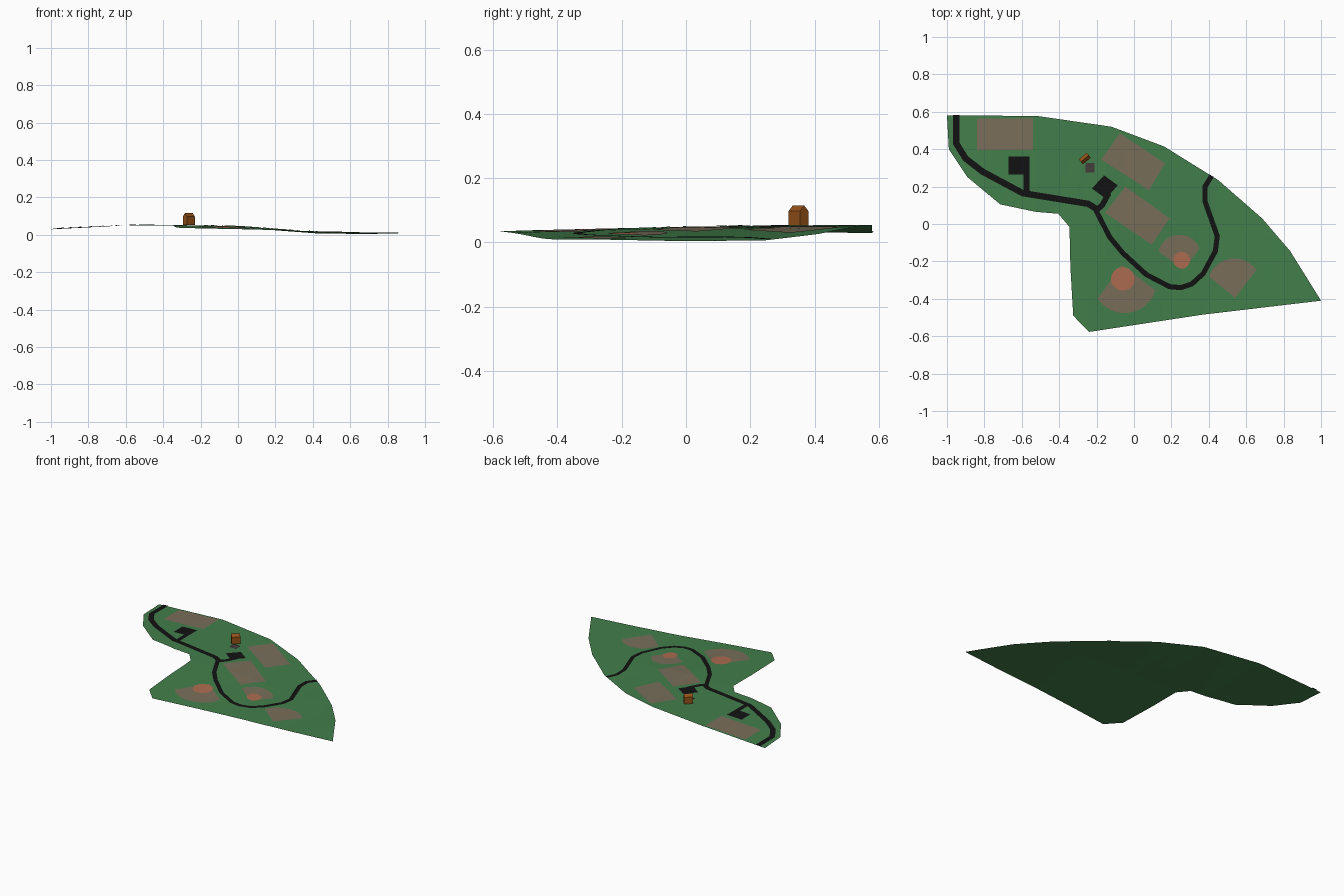
import bpy, bmesh, math
from mathutils import Vector

if "Cube" in bpy.data.objects:
    bpy.data.objects.remove(bpy.data.objects["Cube"])

def material(name, rgb):
    m = bpy.data.materials.new(name)
    m.diffuse_color = (*rgb, 1)
    m.use_nodes = True
    m.node_tree.nodes["Principled BSDF"].inputs["Base Color"].default_value = m.diffuse_color
    return m

GRASS = material("grass", (0.055, 0.21, 0.07))
FIELD = material("field", (0.19, 0.155, 0.10))
CLAY = material("clay", (0.42, 0.15, 0.08))
ASPHALT = material("asphalt", (0.006, 0.006, 0.006))
PAVING = material("paving", (0.06, 0.045, 0.045))
WOOD = material("wood", (0.30, 0.085, 0.01))

# Gentle hill: height profiles along x on the south, middle and north lines
SOUTH = [(-1, .035), (-.7, .04), (-.24, .035), (.365, .02), (1, .01)]
MID = [(-1, .038), (-.6, .05), (-.3, .049), (0, .046), (.2, .032), (.45, .012), (.69, .004), (1, .008)]
NORTH = [(-1, .029), (-.52, .054), (-.12, .049), (.16, .024), (.45, -.004), (1, 0)]

def lookup(prof, x):
    x = max(-1, min(1, x))
    for (x0, z0), (x1, z1) in zip(prof, prof[1:]):
        if x <= x1:
            return z0 + (z1 - z0) * (x - x0) / (x1 - x0)

def ground(x, y):
    t = min(1, abs(y) / .57)
    return max(0, (1 - t) * lookup(MID, x) + t * lookup(NORTH if y > 0 else SOUTH, x))

def drape(name, polys, mat, lift):
    """Cut flat polygons on a grid and lay them over the hill."""
    bm = bmesh.new()
    for pts in polys:
        bm.faces.new([bm.verts.new((x, y, 0)) for x, y in pts])
    bmesh.ops.triangulate(bm, faces=bm.faces[:])
    for i in range(-19, 20):
        for axis in ((1, 0, 0), (0, 1, 0)):
            bmesh.ops.bisect_plane(bm, geom=bm.verts[:] + bm.edges[:] + bm.faces[:],
                                   plane_co=Vector(axis) * i * .05, plane_no=axis, dist=1e-5)
    for f in bm.faces:
        f.normal_update()
        if f.normal.z < 0:
            f.normal_flip()
    for v in bm.verts:
        v.co.z = ground(v.co.x, v.co.y) + lift
    return finish(name, bm, mat)

def finish(name, bm, mat):
    me = bpy.data.meshes.new(name)
    bm.to_mesh(me)
    bm.free()
    me.materials.append(mat)
    ob = bpy.data.objects.new(name, me)
    bpy.context.collection.objects.link(ob)
    return ob

def road(name, pts, width):
    """Mitred ribbon along a centre line."""
    p = [Vector(q) for q in pts]
    sides = []
    for i, c in enumerate(p):
        a = (c - p[i - 1]).normalized() if i else (p[1] - c).normalized()
        b = (p[i + 1] - c).normalized() if i < len(p) - 1 else a
        n = Vector((-(a + b).y, (a + b).x)).normalized()
        k = width / 2 / max(.5, n.dot(Vector((-a.y, a.x))))
        sides.append((c + n * k, c - n * k))
    drape(name, [(l0, r0, r1, l1) for (l0, r0), (l1, r1) in zip(sides, sides[1:])], ASPHALT, .003)

def fan(apex, a, b, sag, n=10):
    """Ball field: apex plus a circular arc bulging away from it."""
    a, b, apex = Vector(a), Vector(b), Vector(apex)
    mid, half = (a + b) / 2, (b - a).length / 2
    u = (b - a).normalized()
    out = Vector((-u.y, u.x))
    if out.dot(mid - apex) < 0:
        out = -out
    r = (half ** 2 + sag ** 2) / (2 * sag)
    c, ang = mid + out * (sag - r), math.atan2(half, r - sag)
    arc = [c + r * (u * math.sin(t) + out * math.cos(t))
           for t in (ang * (2 * i / n - 1) for i in range(n + 1))]
    return [apex] + arc

def disc(x, y, r, n=20):
    return [(x + r * math.cos(i * math.tau / n), y + r * math.sin(i * math.tau / n)) for i in range(n)]

def rect(x0, y0, x1, y1):
    return [(x0, y0), (x1, y0), (x1, y1), (x0, y1)]

# Lawn
drape("lawn", [[(-1, .58), (-.99, .4), (-.89, .25), (-.715, .105), (-.525, .065), (-.405, .055),
                (-.345, -.015), (-.34, -.23), (-.325, -.49), (-.24, -.577), (.365, -.485), (1, -.41),
                (.835, -.145), (.685, .03), (.45, .235), (.16, .415), (-.12, .52), (-.52, .578)]], GRASS, 0)

# Rectangular sports fields
drape("field_west", [rect(-.84, .395, -.54, .565)], FIELD, .002)
drape("field_north", [[(-.075, .485), (.165, .325), (.08, .18), (-.175, .345)]], FIELD, .002)
drape("field_centre", [[(-.045, .2), (.19, .03), (.095, -.11), (-.155, .06)]], FIELD, .002)

# Ball fields with clay infields
drape("ball_field_south", [fan((-.065, -.22), (-.195, -.4), (.115, -.355), .098)], FIELD, .002)
drape("ball_field_middle", [fan((.265, -.245), (.13, -.145), (.35, -.13), .08)], FIELD, .002)
drape("ball_field_east", [fan((.54, -.395), (.4, -.28), (.655, -.245), .078)], FIELD, .002)
drape("infield_south", [disc(-.06, -.293, .063)], CLAY, .003)
drape("infield_middle", [disc(.255, -.193, .045)], CLAY, .003)

# Roads and parking lots
road("west_road", [(-.95, .583), (-.95, .43), (-.9, .35), (-.81, .28), (-.595, .165), (-.245, .108), (-.2, .08)], .034)
road("loop_road", [(-.215, .095), (-.13, -.07), (-.06, -.155), (.065, -.27), (.19, -.335), (.25, -.34),
                   (.31, -.32), (.37, -.265), (.435, -.145), (.445, -.065), (.38, .12), (.38, .2), (.415, .258)], .027)
road("west_spur", [(-.575, .165), (-.575, .275)], .03)
road("centre_spur", [(-.205, .07), (-.17, .1), (-.135, .165)], .03)
drape("west_parking", [rect(-.67, .265, -.56, .36)], ASPHALT, .003)
drape("centre_parking", [[(-.16, .26), (-.087, .207), (-.15, .135), (-.225, .19)]], ASPHALT, .003)
drape("paved_pad", [rect(-.26, .275, -.21, .325)], PAVING, .004)

# Shelter: gabled house profile extruded along its ridge
bm = bmesh.new()
L, W = .055, .034
prof = [(-W / 2, 0), (W / 2, 0), (W / 2, .045), (0, .062), (-W / 2, .045)]
face = bm.faces.new([bm.verts.new((-L / 2, y, z)) for y, z in prof])
ext = bmesh.ops.extrude_face_region(bm, geom=[face])
bmesh.ops.translate(bm, vec=(L, 0, 0), verts=[g for g in ext["geom"] if isinstance(g, bmesh.types.BMVert)])
bmesh.ops.recalc_face_normals(bm, faces=bm.faces[:])
house = finish("shelter", bm, WOOD)
house.location = (-.263, .35, .053)
house.rotation_euler.z = math.radians(40)
